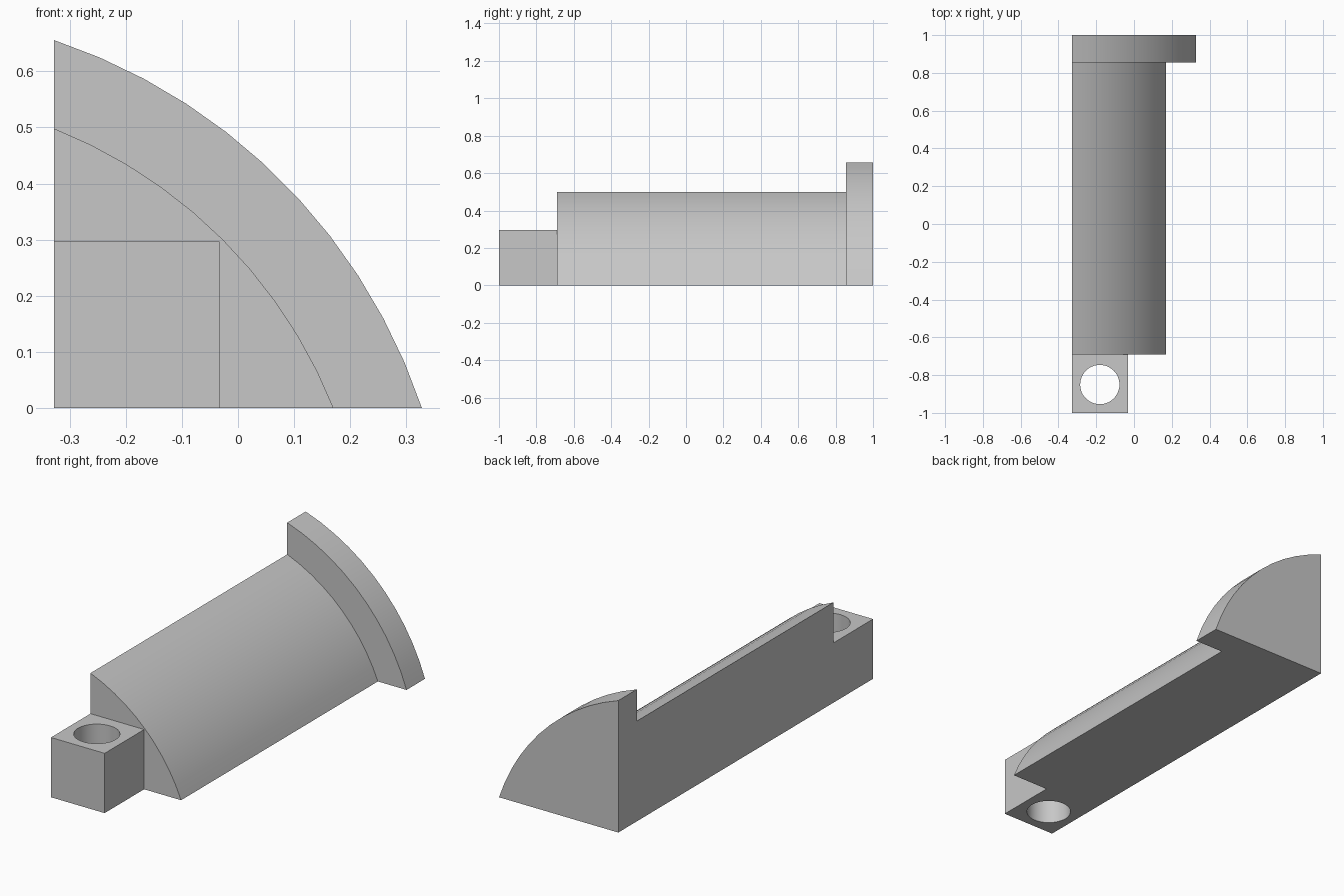
import bpy
import bmesh
from math import sin, cos, asin, pi, radians

cube = bpy.data.objects.get("Cube")
if cube:
    bpy.data.objects.remove(cube, do_unlink=True)

# Shared grey finish
GREY = (0.57, 0.57, 0.57, 1)
grey = bpy.data.materials.new("plain grey")
grey.use_nodes = True
grey.diffuse_color = GREY
grey.node_tree.nodes["Principled BSDF"].inputs["Base Color"].default_value = GREY

SIDE = -0.328            # flat side wall shared by every part
OFFSET = 0.328           # arc centre lies this far outside the corner


def extrude_profile(name, points, y0, y1):
    """Extrude an (x, z) outline along y."""
    bm = bmesh.new()
    face = bm.faces.new([bm.verts.new((x, y0, z)) for x, z in points])
    ext = bmesh.ops.extrude_face_region(bm, geom=[face])
    moved = [v for v in ext["geom"] if isinstance(v, bmesh.types.BMVert)]
    bmesh.ops.translate(bm, verts=moved, vec=(0, y1 - y0, 0))
    bmesh.ops.recalc_face_normals(bm, faces=bm.faces)
    mesh = bpy.data.meshes.new(name)
    bm.to_mesh(mesh)
    bm.free()
    mesh.materials.append(grey)
    obj = bpy.data.objects.new(name, mesh)
    bpy.context.collection.objects.link(obj)
    return obj


def arc_sector(radius, segments):
    """Corner plus a shallow arc cut off by the side wall and the floor."""
    start = asin(OFFSET / radius)
    step = (pi / 2 - 2 * start) / segments
    angles = [start + i * step for i in range(segments + 1)]
    arc = [(SIDE - OFFSET + radius * cos(a), radius * sin(a) - OFFSET) for a in angles]
    return [(SIDE, 0)] + arc


def smooth(obj):
    bpy.ops.object.select_all(action="DESELECT")
    obj.select_set(True)
    bpy.context.view_layer.objects.active = obj
    bpy.ops.object.shade_smooth_by_angle(angle=radians(30))


# Curved body and the wider end flange
smooth(extrude_profile("body", arc_sector(0.889, 10), -0.69, 0.855))
smooth(extrude_profile("end_flange", arc_sector(1.037, 11), 0.855, 1))

# Square lug with a vertical through hole
lug = extrude_profile("lug", [(SIDE, 0), (-0.033, 0), (-0.033, 0.297), (SIDE, 0.297)], -1, -0.69)
bpy.ops.mesh.primitive_cylinder_add(vertices=48, radius=0.104, depth=1, location=(-0.181, -0.85, 0.15))
cutter = bpy.context.object
cutter.name = "hole_cutter"
cutter.hide_render = True
cutter.data.materials.append(grey)
cut = lug.modifiers.new("hole", "BOOLEAN")
cut.operation = "DIFFERENCE"
cut.solver = "EXACT"
cut.object = cutter
bpy.context.view_layer.objects.active = lug
bpy.ops.object.modifier_apply(modifier="hole")
bpy.data.objects.remove(cutter, do_unlink=True)
smooth(lug)
